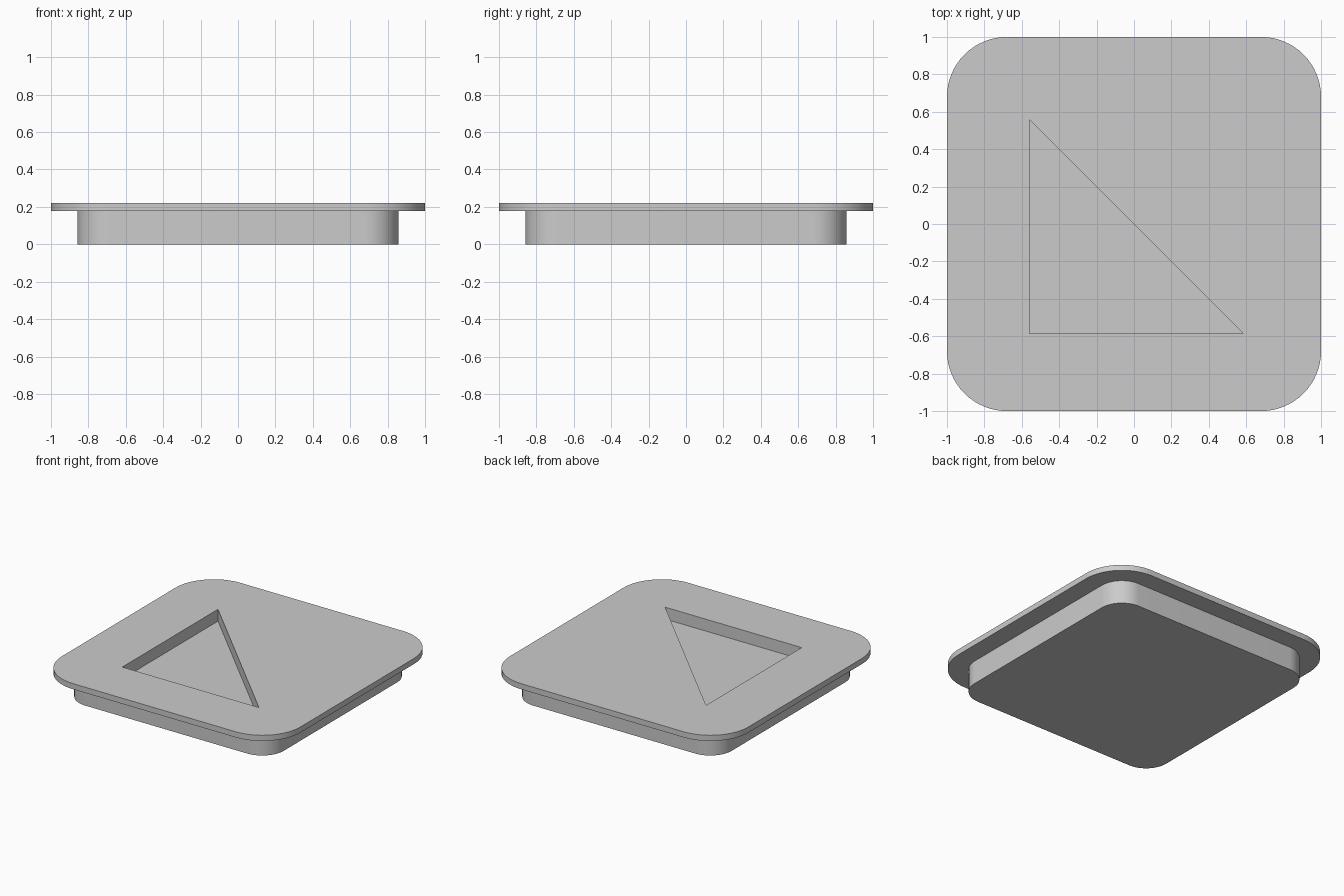
import bpy
import bmesh
from math import cos, sin, pi

if "Cube" in bpy.data.objects:
    bpy.data.objects.remove(bpy.data.objects["Cube"], do_unlink=True)

# Single flat grey
grey = bpy.data.materials.new("plain grey")
grey.use_nodes = True
colour = (0.6, 0.6, 0.6, 1)
grey.diffuse_color = colour
grey.node_tree.nodes["Principled BSDF"].inputs["Base Color"].default_value = colour


def rounded_square(half, radius, steps=16):
    """Outline of a square with rounded corners, anticlockwise."""
    c = half - radius
    points = []
    for quarter, (sx, sy) in enumerate([(1, 1), (-1, 1), (-1, -1), (1, -1)]):
        for i in range(steps + 1):
            a = (quarter + i / steps) * pi / 2
            points.append((sx * c + radius * cos(a), sy * c + radius * sin(a)))
    return points


def prism(name, outline, bottom, top):
    """Closed upright solid raised from a flat outline."""
    bm = bmesh.new()
    face = bm.faces.new([bm.verts.new((x, y, bottom)) for x, y in outline])
    result = bmesh.ops.extrude_face_region(bm, geom=[face])
    raised = [v for v in result["geom"] if isinstance(v, bmesh.types.BMVert)]
    bmesh.ops.translate(bm, verts=raised, vec=(0, 0, top - bottom))
    bmesh.ops.recalc_face_normals(bm, faces=bm.faces)
    mesh = bpy.data.meshes.new(name)
    bm.to_mesh(mesh)
    bm.free()
    mesh.materials.append(grey)
    obj = bpy.data.objects.new(name, mesh)
    bpy.context.collection.objects.link(obj)
    return obj


def add_boolean(obj, other, operation):
    mod = obj.modifiers.new(other.name, "BOOLEAN")
    mod.object = other
    mod.operation = operation
    mod.solver = "EXACT"


HEIGHT, RIM_BOTTOM, RECESS_DEPTH = 0.22, 0.177, 0.09

# Wide rim on a narrower base, with a triangular pocket sunk in the top
lid = prism("lid", rounded_square(1.0, 0.32), RIM_BOTTOM, HEIGHT)
base = prism("base_helper", rounded_square(0.858, 0.18), 0, HEIGHT - 0.02)
pocket = prism("triangle_cutter", [(-0.56, -0.585), (0.585, -0.585), (-0.56, 0.56)],
               HEIGHT - RECESS_DEPTH, HEIGHT + 0.1)
add_boolean(lid, base, "UNION")
add_boolean(lid, pocket, "DIFFERENCE")

# Bake the solid, then drop the helpers
bpy.context.view_layer.objects.active = lid
lid.select_set(True)
for mod in list(lid.modifiers):
    bpy.ops.object.modifier_apply(modifier=mod.name)
for helper in (base, pocket):
    bpy.data.objects.remove(helper, do_unlink=True)

# Smooth corners, crisp rims
bpy.ops.object.select_all(action="DESELECT")
lid.select_set(True)
bpy.ops.object.shade_smooth_by_angle(angle=pi / 6)
